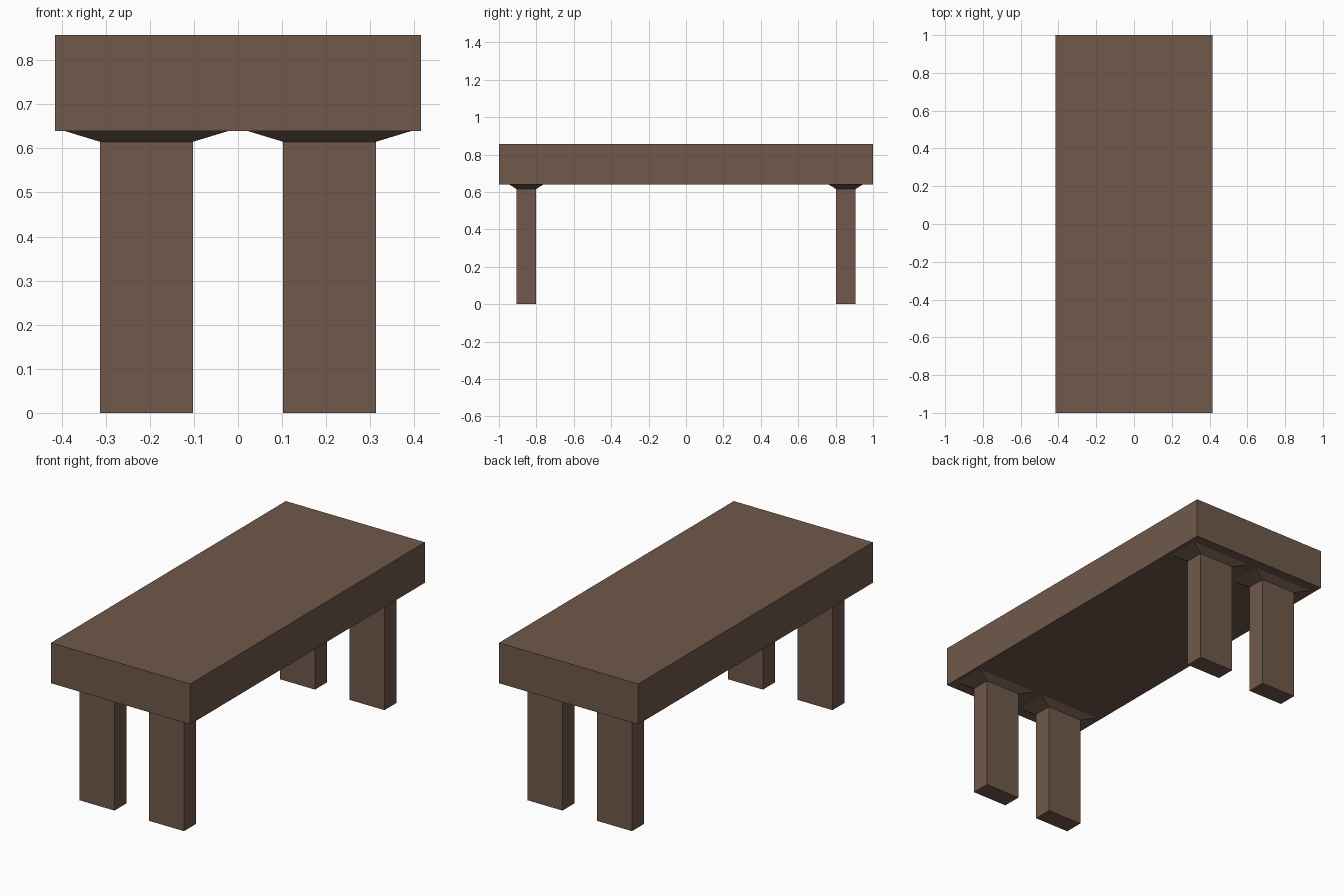
import bpy, bmesh

if "Cube" in bpy.data.objects:
    bpy.data.objects.remove(bpy.data.objects["Cube"])

wood = bpy.data.materials.new("dark_brown_wood")
wood.diffuse_color = (0.162, 0.100, 0.069, 1.0)
wood.use_nodes = True
wood.node_tree.nodes["Principled BSDF"].inputs["Base Color"].default_value = wood.diffuse_color


def make_object(name, bm):
    mesh = bpy.data.meshes.new(name)
    bmesh.ops.recalc_face_normals(bm, faces=bm.faces)
    bm.to_mesh(mesh)
    bm.free()
    mesh.materials.append(wood)
    obj = bpy.data.objects.new(name, mesh)
    bpy.context.collection.objects.link(obj)
    return obj


# Thick rectangular top
SLAB_BOTTOM, SLAB_TOP = 0.639, 0.857
bm = bmesh.new()
bmesh.ops.create_cube(bm, size=1.0)
for v in bm.verts:
    v.co.x *= 0.83
    v.co.y *= 2.0
    v.co.z = SLAB_TOP if v.co.z > 0 else SLAB_BOTTOM
make_object("table_top", bm)


# Leg: rectangular post that flares out where it meets the top
def make_leg(name, cx, cy):
    # (half width, half depth, height) from the floor up
    sections = [(0.105, 0.052, 0.0), (0.105, 0.052, 0.615), (0.184, 0.09, SLAB_BOTTOM)]
    bm = bmesh.new()
    rings = []
    for hx, hy, z in sections:
        rings.append([bm.verts.new((cx + sx * hx, cy + sy * hy, z))
                      for sx, sy in ((-1, -1), (1, -1), (1, 1), (-1, 1))])
    for low, high in zip(rings, rings[1:]):
        for i in range(4):
            j = (i + 1) % 4
            bm.faces.new((low[i], low[j], high[j], high[i]))
    bm.faces.new(rings[0][::-1])
    bm.faces.new(rings[-1])
    make_object(name, bm)


for y_name, sy in (("front", -1), ("back", 1)):
    for x_name, sx in (("left", -1), ("right", 1)):
        make_leg(f"{y_name}_{x_name}_leg", sx * 0.2075, sy * 0.854)
